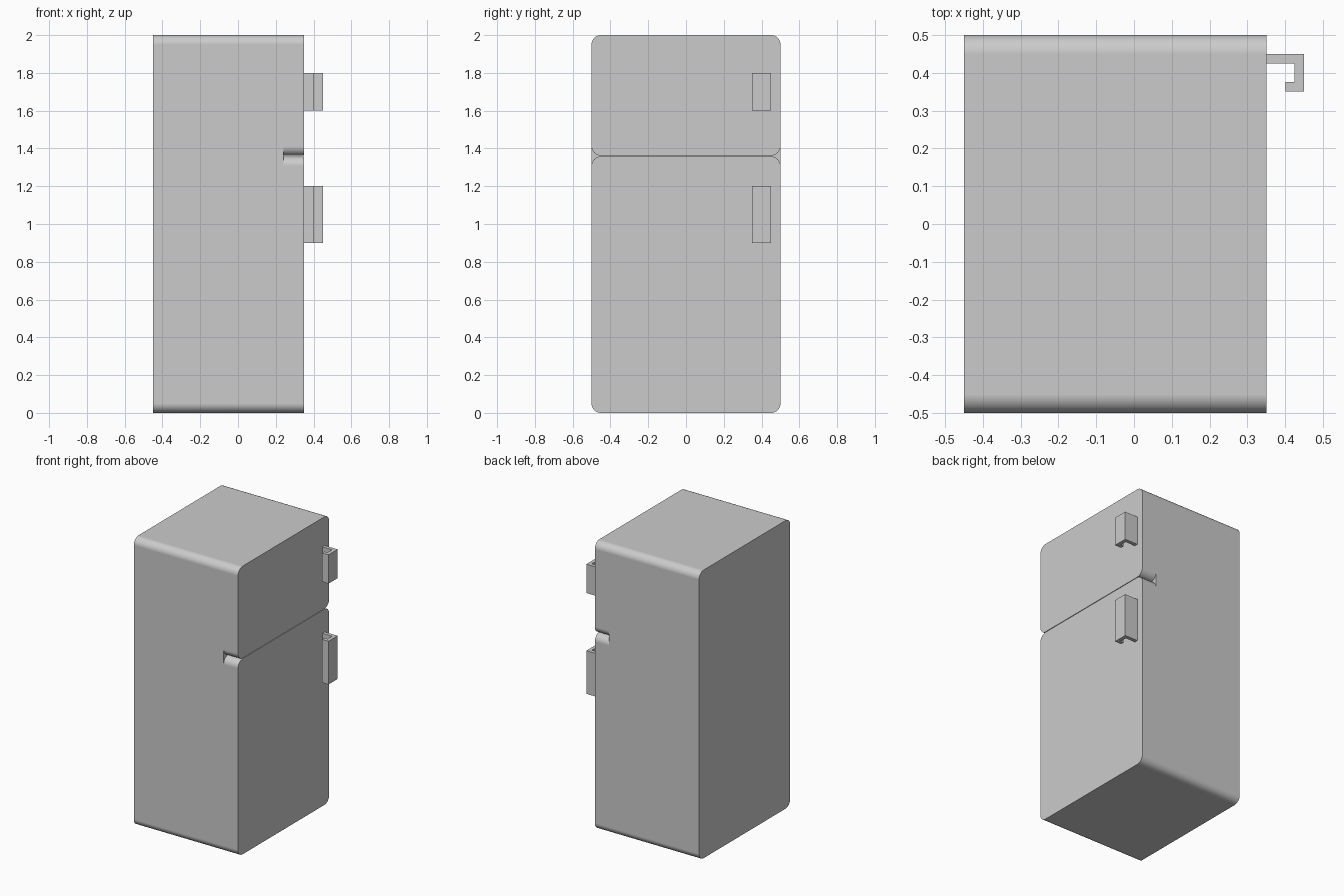
import bpy, bmesh

if "Cube" in bpy.data.objects:
    bpy.data.objects.remove(bpy.data.objects["Cube"])

RADIUS = 0.05


def make_object(name, bm):
    bmesh.ops.recalc_face_normals(bm, faces=bm.faces)
    mesh = bpy.data.meshes.new(name)
    bm.to_mesh(mesh)
    bm.free()
    obj = bpy.data.objects.new(name, mesh)
    bpy.context.collection.objects.link(obj)
    return obj


def rounded_box(name, x0, x1, z0, z1, round_front):
    """Box with rounded lengthwise edges, and optionally a rounded front rim."""
    bm = bmesh.new()
    bmesh.ops.create_cube(bm, size=1)
    for v in bm.verts:
        v.co.x = x1 if v.co.x > 0 else x0
        v.co.z = z1 if v.co.z > 0 else z0
    edges = []
    for e in bm.edges:
        a, b = (v.co.x for v in e.verts)
        if a != b or (round_front and a == x1):
            edges.append(e)
    bmesh.ops.bevel(bm, geom=edges, offset=RADIUS, segments=8,
                    profile=0.5, affect='EDGES')
    obj = make_object(name, bm)
    bpy.ops.object.select_all(action='DESELECT')
    obj.select_set(True)
    bpy.context.view_layer.objects.active = obj
    bpy.ops.object.shade_smooth_by_angle()
    weighted = obj.modifiers.new("weighted_normals", 'WEIGHTED_NORMAL')
    weighted.keep_sharp = True
    return obj


def handle(name, z0, z1):
    """Hook-shaped profile seen from above, extruded upwards."""
    profile = [(0.345, 0.45), (0.45, 0.45), (0.45, 0.35), (0.40, 0.35),
               (0.40, 0.375), (0.425, 0.375), (0.425, 0.425), (0.345, 0.425)]
    bm = bmesh.new()
    face = bm.faces.new([bm.verts.new((x, y, z0)) for x, y in profile])
    ext = bmesh.ops.extrude_face_region(bm, geom=[face], use_keep_orig=True)
    for v in ext["geom"]:
        if isinstance(v, bmesh.types.BMVert):
            v.co.z = z1
    return make_object(name, bm)


# Cabinet
rounded_box("cabinet", -0.45, 0.24, 0.0, 2.0, False)

# Doors
rounded_box("freezer_door", 0.24, 0.35, 1.362, 2.0, True)
rounded_box("fridge_door", 0.24, 0.35, 0.0, 1.358, True)

# Door handles
handle("freezer_handle", 1.6, 1.8)
handle("fridge_handle", 0.9, 1.2)
